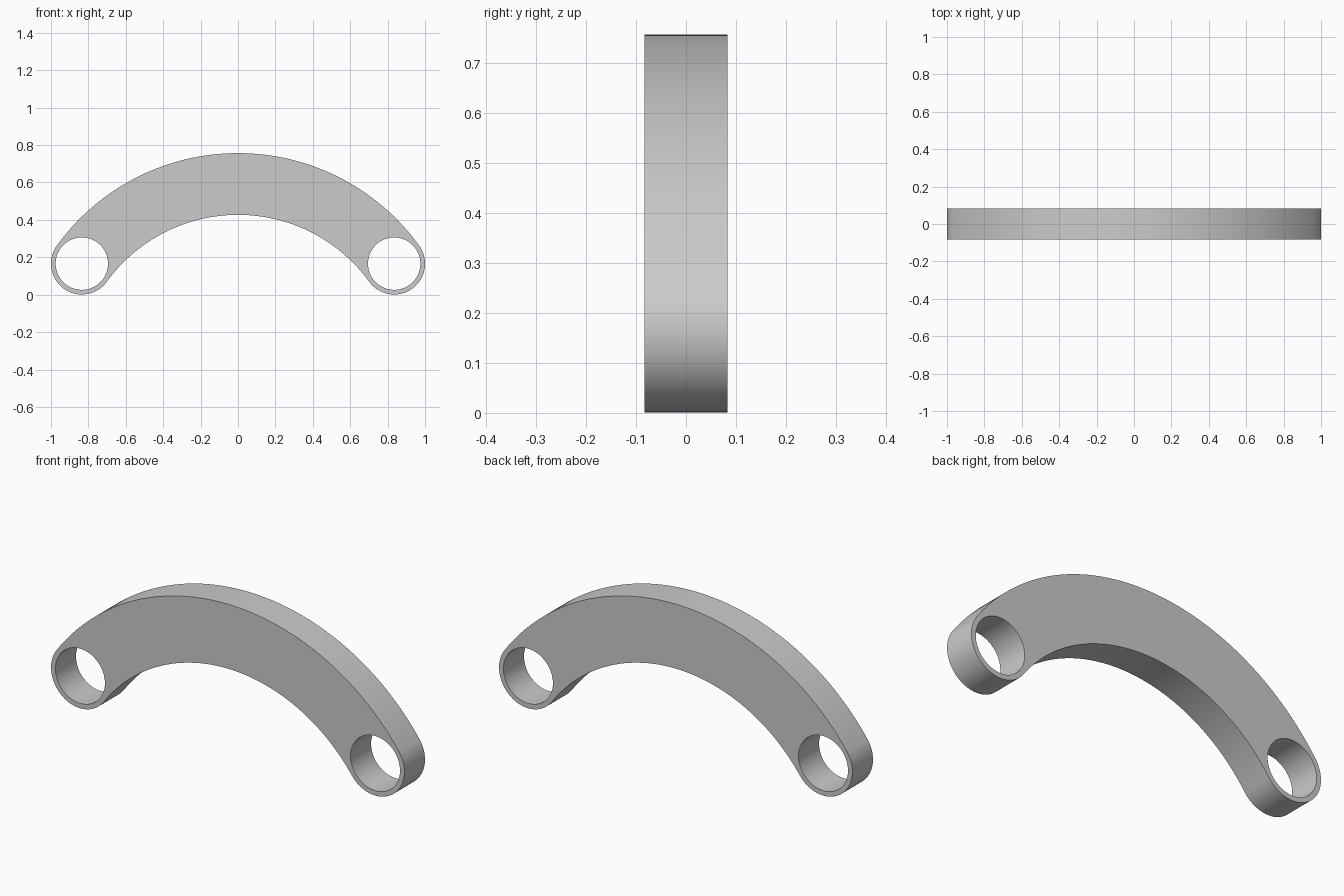
import bpy, bmesh
from math import sin, cos, pi, atan2, hypot, radians
from mathutils import Vector

cube = bpy.data.objects.get("Cube")
if cube:
    bpy.data.objects.remove(cube)

# Main dimensions
PIN_X, PIN_Z = 0.835, 0.166     # centre of each end eye
EYE_R, HOLE_R = 0.165, 0.14
CROWN_Z = 0.592                 # top of the arc's centre line
HALF_DEPTH = 0.083
rise = CROWN_Z - PIN_Z
MID_R = (PIN_X**2 + rise**2) / (2 * rise)
ARC_Z = CROWN_Z - MID_R
TILT = atan2(PIN_Z - ARC_Z, PIN_X)


def arc(cx, cz, r, a0, a1, n):
    """Points along an arc in the XZ plane, without the last one."""
    return [Vector((cx + r * cos(a0 + (a1 - a0) * i / n), -HALF_DEPTH,
                    cz + r * sin(a0 + (a1 - a0) * i / n))) for i in range(n)]


def add_loop(bm, points):
    verts = [bm.verts.new(p) for p in points]
    return [bm.edges.new((v, verts[i - 1])) for i, v in enumerate(verts)]


# Outline: outer arc, left eye, inner arc, right eye
outline = (arc(0, ARC_Z, MID_R + EYE_R, TILT, pi - TILT, 64)
           + arc(-PIN_X, PIN_Z, EYE_R, pi - TILT, 2 * pi - TILT, 40)
           + arc(0, ARC_Z, MID_R - EYE_R, pi - TILT, TILT, 64)
           + arc(PIN_X, PIN_Z, EYE_R, TILT - pi, TILT, 40))

bm = bmesh.new()
edges = add_loop(bm, outline)
for side in (-1, 1):
    edges += add_loop(bm, arc(side * PIN_X, PIN_Z, HOLE_R, 0, 2 * pi, 64))

# Fill the plate around the two holes and extrude it to full depth
bmesh.ops.triangle_fill(bm, edges=edges, use_beauty=True, normal=(0, -1, 0))
for f in [f for f in bm.faces
          if any(hypot(abs(f.calc_center_median().x) - PIN_X,
                       f.calc_center_median().z - PIN_Z) < HOLE_R * 0.9
                 and all(hypot(abs(v.co.x) - PIN_X, v.co.z - PIN_Z) < HOLE_R + 0.001
                         for v in f.verts) for _ in (0,))]:
    bm.faces.remove(f)
ext = bmesh.ops.extrude_face_region(bm, geom=bm.faces[:], use_keep_orig=True)
bmesh.ops.translate(bm, vec=(0, 2 * HALF_DEPTH, 0),
                    verts=[g for g in ext["geom"] if isinstance(g, bmesh.types.BMVert)])
bmesh.ops.recalc_face_normals(bm, faces=bm.faces[:])

mesh = bpy.data.meshes.new("curved_link")
bm.to_mesh(mesh)
bm.free()
link = bpy.data.objects.new("curved_link", mesh)
bpy.context.collection.objects.link(link)

# Plain grey finish
grey = bpy.data.materials.new("light_grey")
grey.use_nodes = True
color = (0.6, 0.6, 0.6, 1)
grey.diffuse_color = color
grey.node_tree.nodes["Principled BSDF"].inputs["Base Color"].default_value = color
mesh.materials.append(grey)

bpy.ops.object.select_all(action="DESELECT")
link.select_set(True)
bpy.context.view_layer.objects.active = link
bpy.ops.object.shade_smooth_by_angle(angle=radians(30))
